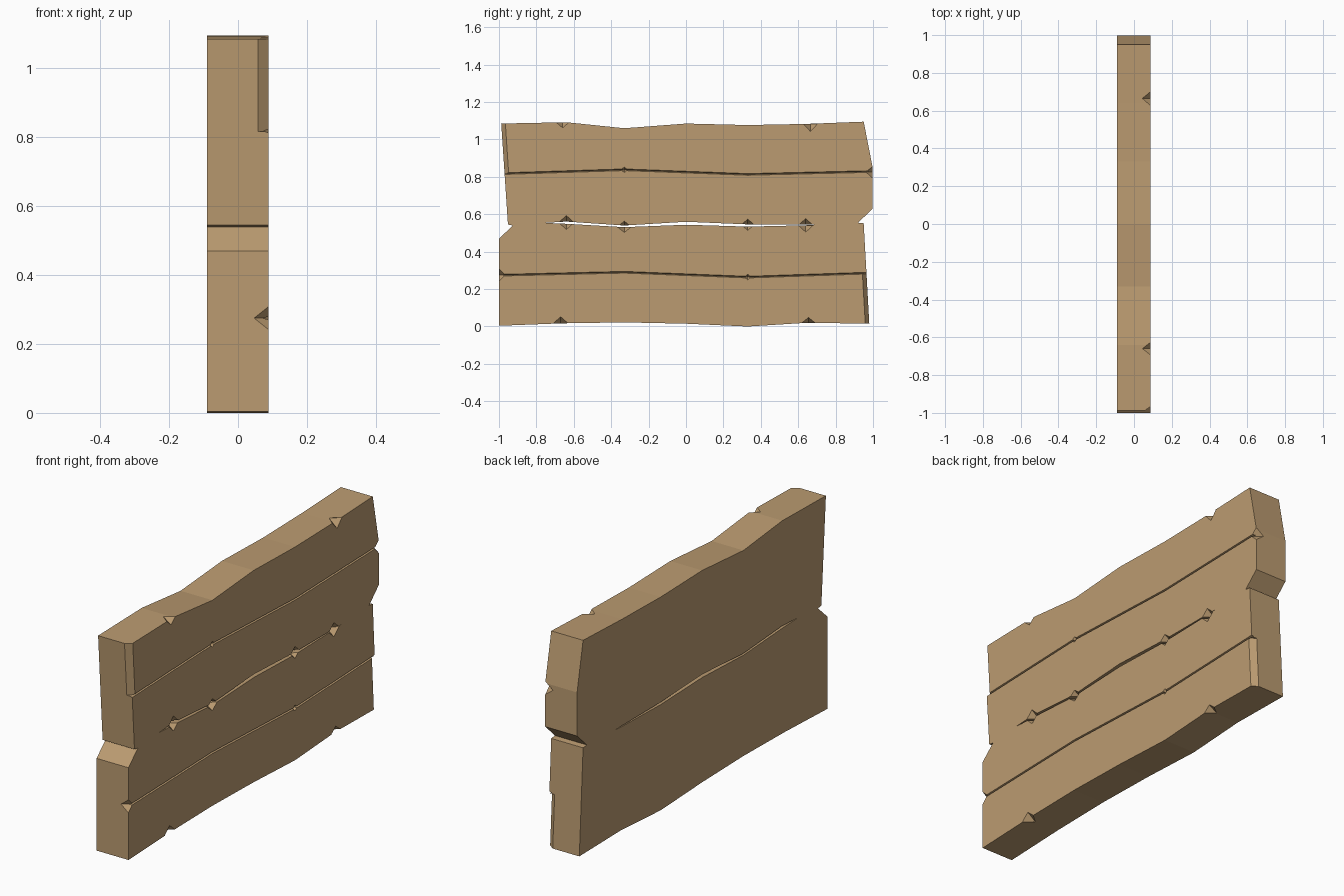
import bpy, bmesh

if "Cube" in bpy.data.objects:
    bpy.data.objects.remove(bpy.data.objects["Cube"])

BACK, FACE = -0.09, 0.088


def loft(name, rings):
    """Solid skinned through a list of equal-sized vertex rings."""
    bm = bmesh.new()
    vs = [[bm.verts.new(p) for p in r] for r in rings]
    n = len(rings[0])
    for a, b in zip(vs, vs[1:]):
        for i in range(n):
            j = (i + 1) % n
            bm.faces.new((a[i], a[j], b[j], b[i]))
    bm.faces.new(vs[0][::-1])
    bm.faces.new(vs[-1])
    bmesh.ops.recalc_face_normals(bm, faces=bm.faces)
    me = bpy.data.meshes.new(name)
    bm.to_mesh(me)
    bm.free()
    ob = bpy.data.objects.new(name, me)
    bpy.context.collection.objects.link(ob)
    return ob


def slab(name, outline, x0, x1):
    return loft(name, [[(x, y, z) for y, z in outline] for x in (x0, x1)])


def cut(cutter):
    """Subtract the cutter from the panel and discard it."""
    cutter.hide_render = True
    mod = panel.modifiers.new("cut", 'BOOLEAN')
    mod.operation, mod.solver, mod.object = 'DIFFERENCE', 'EXACT', cutter
    bpy.context.view_layer.objects.active = panel
    bpy.ops.object.modifier_apply(modifier=mod.name)
    bpy.data.objects.remove(cutter)


# Two worn planks joined into one panel
panel = slab("wooden_panel", [
    (-1, .004), (-.66, .017), (-.33, .022), (0, .015), (.33, 0), (.65, .02), (.98, .015),
    (.95, .552), (.92, .555), (.998, .63), (.998, .85), (.95, 1.095),
    (.64, 1.083), (.33, 1.077), (0, 1.085), (-.33, 1.06), (-.64, 1.092), (-.988, 1.085),
    (-.952, .545), (-.925, .54), (-1, .47)], BACK, FACE)

# Open gap between the planks
cut(slab("gap_cutter", [
    (-.76, .554), (-.64, .549), (-.33, .531), (0, .544), (.33, .534), (.64, .541), (.70, .545),
    (.33, .546), (0, .560), (-.33, .540), (-.64, .561)], -.2, .2))

# Shallow V grooves along each plank
for pts in ([(-1.05, .815), (-.33, .838), (.33, .813), (1.05, .83)],
            [(-1.05, .273), (-.33, .29), (.33, .264), (1.05, .288)]):
    cut(loft("groove_cutter", [[(.098, y, z - .0075), (.098, y, z + .0075), (.073, y, z)]
                               for y, z in pts]))

# Chipped vertical corners
for s, ends in ((1, [(-.97, .817), (-.99, 1.12)]), (-1, [(.965, .282), (.983, -.03)])):
    cut(loft("corner_cutter", [[(.043, y - s * .011, z), (.103, y + s * .033, z),
                                (.103, y - s * .05, z), (.043, y - s * .05, z)]
                               for y, z in ends]))

# Small diamond chips on the edges: (y, z, half width, half height)
chips = [(-.66, 1.092, .035, .03), (.665, 1.083, .038, .04),
         (-.67, .017, .04, .035), (.655, .02, .035, .028),
         (-.64, .556, .04, .038), (-.33, .533, .038, .03),
         (.33, .544, .035, .03), (.64, .541, .04, .036),
         (.998, .825, .035, .033), (-1, .275, .033, .033),
         (-.33, .838, .018, .015), (.33, .264, .018, .015)]
for y, z, w, h in chips:
    d = min(.045, w * 1.25)
    e = .02                     # run past the face so the cut is clean
    k = 1 + e / d
    tip = [(FACE - d, y + a * 1e-4, z + b * 1e-4) for a, b in ((1, 0), (0, 1), (-1, 0), (0, -1))]
    rim = [(FACE + e, y + a * w * k, z + b * h * k) for a, b in ((1, 0), (0, 1), (-1, 0), (0, -1))]
    cut(loft("chip_cutter", [tip, rim]))

# Wood colour
wood = bpy.data.materials.new("wood")
wood.diffuse_color = (.50, .33, .165, 1)
wood.use_nodes = True
wood.node_tree.nodes["Principled BSDF"].inputs["Base Color"].default_value = wood.diffuse_color
panel.data.materials.clear()
panel.data.materials.append(wood)
